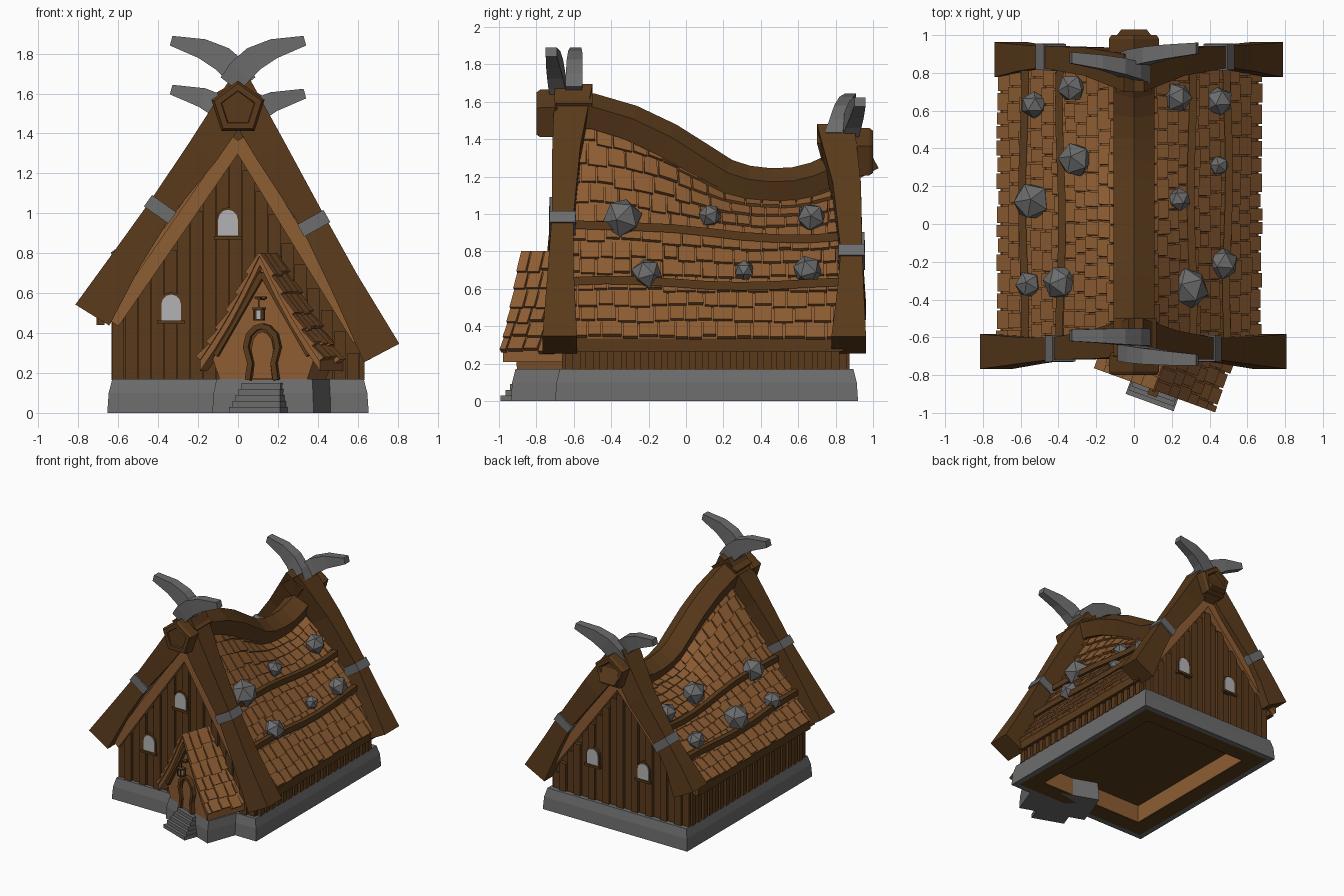
import bpy, bmesh, math, random
from mathutils import Vector as V, Matrix

if "Cube" in bpy.data.objects:
    bpy.data.objects.remove(bpy.data.objects["Cube"])

random.seed(4)

def material(name, r, g, b):
    m = bpy.data.materials.new(name)
    m.diffuse_color = (r, g, b, 1)
    m.use_nodes = True
    m.node_tree.nodes["Principled BSDF"].inputs["Base Color"].default_value = m.diffuse_color
    return m

DARK = material("dark_wood", .10, .042, .011)
LIGHT = material("light_wood", .27, .11, .033)
STONE = material("stone", .15, .15, .15)
PANE = material("pane", .45, .45, .46)

# ---- helpers: everything is a set of lofts between equal rings of points
def build(name, lofts, mat, cyc=False, M=Matrix()):
    verts, faces = [], []
    for rings in lofts:
        b, n, k = len(verts), len(rings[0]), len(rings)
        for r in rings:
            verts += [tuple(M @ V(p)) for p in r]
        for i in range(k if cyc else k - 1):
            a, c = b + i * n, b + (i + 1) % k * n
            faces += [(a + j, a + (j + 1) % n, c + (j + 1) % n, c + j) for j in range(n)]
        if not cyc:
            faces += [tuple(range(b, b + n)), tuple(range(b + (k - 1) * n, b + k * n))]
    me = bpy.data.meshes.new(name)
    me.from_pydata(verts, [], faces)
    bm = bmesh.new()
    bm.from_mesh(me)
    bmesh.ops.recalc_face_normals(bm, faces=bm.faces)
    bm.to_mesh(me)
    bm.free()
    me.materials.append(mat)
    ob = bpy.data.objects.new(name, me)
    bpy.context.collection.objects.link(ob)
    return ob

def rect(x0, x1, y0, y1, z):
    return [(x0, y0, z), (x1, y0, z), (x1, y1, z), (x0, y1, z)]

def box(x0, x1, y0, y1, z0, z1):
    return [rect(x0, x1, y0, y1, z0), rect(x0, x1, y0, y1, z1)]

def prism(pts, y0, y1):
    return [[(x, y, z) for x, z in pts] for y in (y0, y1)]

SQUARE = [(-.5, -.5), (.5, -.5), (.5, .5), (-.5, .5)]
PENTAGON = [(math.sin(i * math.tau / 5), math.cos(i * math.tau / 5)) for i in range(5)]

def sweep(pts, sizes, side, shape=SQUARE):
    pts, side, rings = [V(p) for p in pts], V(side), []
    for i, (p, (w, d)) in enumerate(zip(pts, sizes)):
        t = (pts[min(i + 1, len(pts) - 1)] - pts[max(i - 1, 0)]).normalized()
        up = side.cross(t)
        rings.append([p + side * a * d + up * b * w for a, b in shape])
    return rings

def arch(cx, z0, w, h):
    top = [(cx + w / 2 * math.cos(a), z0 + h - w / 2 + w / 2 * math.sin(a))
           for a in [math.pi * i / 6 for i in range(7)]]
    return [(cx - w / 2, z0), (cx + w / 2, z0)] + top

def shingles(P, v0, v1, rows, width, lift):
    out = []
    for r in range(rows):
        v = v0 - random.uniform(0, width * .5)
        while v < v1 - .02:
            a, b = max(v, v0), min(v + width * random.uniform(.75, 1.2), v1)
            v = b
            u0, u1 = r / rows, min((r + 1.1 + random.uniform(-.15, .1)) / rows, 1.03)
            n = (P(u1, a) - P(u0, a)).cross(P(u0, b) - P(u0, a)).normalized()
            n = n if n.z > 0 else -n
            c = [P(u0, a), P(u0, b - .009), P(u1, b - .009), P(u1, a)]
            hi = (.2 * lift, .2 * lift, lift, lift)
            out.append([[p - n * .006 for p in c], [p + n * h for p, h in zip(c, hi)]])
    return out

# ---- main roof: nearly flat slopes that only bend near the sagging ridge
RIDGE = [(-.79, 1.53), (-.5, 1.54), (-.3, 1.48), (-.1, 1.385), (.05, 1.29), (.2, 1.195), (.32, 1.155),
         (.45, 1.14), (.58, 1.145), (.7, 1.175), (.82, 1.23), (.99, 1.32)]
EAVE = {1: (.65, .345), -1: (.70, .52)}

def ridge_z(y):
    for (a, za), (b, zb) in zip(RIDGE, RIDGE[1:]):
        if y <= b:
            return za + (zb - za) * (y - a) / (b - a)
    return RIDGE[-1][1]

def roof(s, u, y):
    X, ze = EAVE[s]
    k = max(0, 1 - u)
    return V((s * X * u, y, ze + (1.33 - ze) * (1 - u) + (ridge_z(y) - 1.36) * k ** 2.7))

def roof_z(x, y):
    s = 1 if x >= 0 else -1
    return roof(s, abs(x) / EAVE[s][0], y).z

rings = []
for i in range(15):
    y = -.67 + 1.55 * i / 14
    top = [roof(1, u / 5, y) for u in range(5, 0, -1)] + [roof(-1, u / 5, y) for u in range(6)]
    rings.append(top + [p - V((0, 0, .07)) for p in reversed(top)])
build("roof_slab", [rings], LIGHT)
for s, side in ((1, "right"), (-1, "left")):
    P = lambda u, v, s=s: roof(s, u, v)
    build(side + "_roof_tiles", shingles(P, -.62, .87, 12, .095, .024), LIGHT)
    # long battens lying on the tiles, and the eave board below them
    rails = []
    for u in ((.435, .725) if s > 0 else (.52, .80)):
        pts = [roof(s, u + .012 * math.sin(5 * y + u * 9), y) + V((s * .025, 0, .015))
               for y in [-.62 + 1.46 * i / 8 for i in range(9)]]
        rails.append(sweep(pts, [(.04, .045)] * 9, (0, 0, 1)))
    build(side + "_roof_battens", rails, DARK)
    X, ze = EAVE[s]
    build(side + "_eave_board", [box(s * (X - .03), s * (X + .008), -.6, .84, ze - .08, ze - .012)], DARK)

# boulders resting on the battens: x, y, radius
ROCKS = [(.29, -.34, .11), (.24, .13, .063), (.23, .67, .08), (.47, -.21, .085), (.45, .31, .055), (.45, .65, .08),
         (-.33, .72, .078), (-.53, .63, .073), (-.31, .34, .095), (-.54, .12, .105), (-.56, -.32, .073),
         (-.39, -.31, .095)]
for i, (x, y, r) in enumerate(ROCKS):
    bpy.ops.mesh.primitive_ico_sphere_add(subdivisions=1, radius=r, location=(x, y, roof_z(x, y) + .06),
                                          rotation=[random.uniform(0, 3) for _ in range(3)])
    bpy.context.object.name = f"roof_rock_{i + 1}"
    bpy.context.object.data.materials.append(STONE)

# ridge beam with recessed pentagon ends
build("ridge_beam", [sweep([(0, y, z) for y, z in RIDGE], [(.105, .115)] * len(RIDGE), (-1, 0, 0),
                           [(a, -b) for a, b in PENTAGON])], DARK)
def pent(r, y, z):
    return [(a * r, y, z + b * r) for a, b in PENTAGON]
for name, y, d, z in (("front", -.8, 1, 1.525), ("back", 1.0, -1, 1.32)):
    build(name + "_ridge_cap", [[pent(.12, y + d * .12, z), pent(.14, y + d * .1, z), pent(.14, y + d * .02, z),
          pent(.125, y, z), pent(.09, y, z), pent(.08, y + d * .025, z)]], DARK)

# ---- crossed gable beams, metal bands and horns
BEAMS = {"front_left": [(.045, 1.64), (-.175, 1.31), (-.39, 1.02), (-.55, .78), (-.73, .49)],
         "front_right": [(-.03, 1.65), (.16, 1.32), (.38, .95), (.53, .66), (.72, .30)],
         "back_left": [(.02, 1.43), (-.2, 1.12), (-.44, .83), (-.55, .67), (-.65, .48)],
         "back_right": [(-.02, 1.43), (.2, 1.12), (.45, .77), (.56, .57), (.70, .30)]}
for name, path in BEAMS.items():
    ys = (-.6, -.64, -.66, -.67, -.675) if "front" in name else (.8, .86, .885, .88, .87)
    pts = [V((x, y, z)) for (x, z), y in zip(path, ys)]
    size = [(.18, .20), (.165, .15), (.13, .115), (.15, .14), (.2, .185)]
    build(name + "_gable_beam", [sweep(pts, size, (0, 1, 0))], DARK)
    t = (pts[3] - pts[1]).normalized() * .035
    build(name + "_band", [sweep([pts[2] - t, pts[2] + t], [(.15, .14)] * 2, (0, 1, 0))], STONE)

# light boards under the beams
for name, y, apex, xl, zl, xr, zr in (("front", -.665, 1.365, -.63, .455, .61, .37),
                                      ("back", .865, 1.2, -.63, .475, .61, .37)):
    build(name + "_gable_trim", [sweep([(0, y, apex), (x, y, z)], [(.075, .06)] * 2, (0, 1, 0))
                                 for x, z in ((xl, zl), (xr, zr))], LIGHT)

HORN = [(-.04, 1.645), (.01, 1.71), (.08, 1.775), (.18, 1.825), (.335, 1.865)]
for name, s, y0, y1, dz in (("front_left", -1, -.6, -.59, 0), ("front_right", 1, -.68, -.72, 0),
                            ("back_left", -1, .79, .88, -.245), ("back_right", 1, .86, .93, -.265)):
    pts = [(s * x, y0 + (y1 - y0) * i / 4, z + dz) for i, (x, z) in enumerate(HORN)]
    build(name + "_horn", [sweep(pts, [(.12, .09), (.13, .09), (.125, .085), (.1, .075), (.05, .06)], (0, 1, 0))], STONE)

# ---- stone base, floor and plank walls
build("stone_base", [[rect(-.655, .655, -.70, .92, 0), rect(-.648, .648, -.693, .913, .1),
      rect(-.63, .63, -.675, .895, .17), rect(-.57, .57, -.62, .84, .17), rect(-.61, .61, -.655, .875, 0)]], STONE, True)
build("floor_frame", [[rect(-.61, .61, -.655, .875, 0), rect(-.58, .58, -.63, .85, .15),
      rect(-.48, .48, -.52, .74, .15), rect(-.48, .48, -.52, .74, 0)]], DARK, True)
build("floor", [box(-.57, .57, -.62, .84, .15, .165)], DARK)
build("floor_lining", [[rect(-.48, .48, -.52, .74, .004), rect(-.48, .48, -.52, .74, .15),
      rect(-.475, .475, -.515, .735, .15), rect(-.475, .475, -.515, .735, .004)]], LIGHT, True)
for name, y, d in (("front", -.63, -1), ("back", .84, 1)):
    xs = [.61 - 1.22 * i / 12 for i in range(13)]
    prof = [(-.61, .16), (.61, .16)] + [(x, roof_z(x, y) - .04) for x in xs]
    build(name + "_gable_wall", [prism(prof, y, y - d * .04)], DARK)
    planks = []
    for i in range(19):
        x0 = -.63 + i * .0653
        x1, dep = x0 + .06, d * (.034 if i % 2 else .018)
        top = min(roof_z(x0, y), roof_z(x1, y)) - random.uniform(.07, .12)
        planks.append(box(x0, x1, y, y + dep, .165, top))
    build(name + "_gable_planks", planks, DARK)
for s, side in ((1, "right"), (-1, "left")):
    h = roof_z(s * .6, .3) - .06
    build(side + "_wall", [box(s * .575, s * .602, -.63, .84, .16, h)], DARK)
    build(side + "_wall_posts", [box(s * .6, s * .635, -.61 + i * .073, -.565 + i * .073, .165, h - .02)
                                 for i in range(20)], DARK)

# arched windows
for i, (x, z, y, d) in enumerate([(-.05, .885, -.63, -1), (-.335, .46, -.63, -1), (.23, .46, .84, 1), (-.23, .46, .84, 1)]):
    build(f"window_frame_{i + 1}", [prism(arch(x, z, .12, .145), y, y + d * .038),
          box(x - .07, x + .07, y, y + d * .055, z - .015, z + .002)], DARK)
    build(f"window_pane_{i + 1}", [prism(arch(x, z + .003, .098, .13), y, y + d * .044)], PANE)

# ---- turned entrance porch, in its own frame
M = Matrix.Translation((.11, -.87, 0)) @ Matrix.Rotation(math.radians(-20), 4, 'Z')
def porch_roof(s, u, v):
    return V((s * .32 * u, v, .80 - .53 * u - .03 * math.sin(math.pi * min(u, 1))))
rings = []
for y in (.0, .34):
    top = [porch_roof(1, u / 4, y) for u in range(4, 0, -1)] + [porch_roof(-1, u / 4, y) for u in range(5)]
    rings.append(top + [p - V((0, 0, .06)) for p in reversed(top)])
build("porch_roof", [rings], LIGHT, M=M)
for s, side in ((1, "right"), (-1, "left")):
    P = lambda u, v, s=s: porch_roof(s, u, v)
    build(side + "_porch_tiles", shingles(P, -.01, .31, 6, .08, .024), LIGHT, M=M)
build("porch_wall", [prism([(-.23, .16), (.23, .16), (.27, .27), (0, .74), (-.27, .27)], .05, .33)], LIGHT, M=M)
build("porch_trim", [sweep([(s * .25, .04, .29), (0, .04, .70)], [(.03, .03)] * 2, (0, 1, 0)) for s in (1, -1)],
      DARK, M=M)
build("porch_base", [[rect(-.265, .275, .03, .36, 0), rect(-.26, .27, .035, .36, .1),
                      rect(-.25, .26, .05, .36, .17)]], STONE, M=M)
build("porch_steps", [box(-.135 + .008 * i, .135 - .008 * i, -.08 + .024 * i, .08, .03 * i, .03 * i + .03)
                      for i in range(5)], STONE, M=M)

# door with horseshoe surround
half = [(.075, .165), (.062, .25), (.085, .33), (.07, .39), (.035, .425)]
path = half + [(0, .435)] + [(-x, z) for x, z in reversed(half)]
build("door_surround", [sweep([(x, .04, z) for x, z in path], [(.028, .04)] * 11, (0, 1, 0))], DARK, M=M)
build("door", [prism(path, .042, .06)], DARK, M=M)
build("door_panel", [prism([(x * .7, .17 + (z - .165) * .88) for x, z in path], .034, .06)], LIGHT, M=M)

# hanging lantern
build("lantern_frame", [box(-.008, .008, -.02, .06, .565, .58), box(-.03, .03, .0, .02, .57, .583),
      box(-.003, .003, -.018, -.012, .53, .57), box(-.027, .027, -.042, .012, .518, .528),
      box(-.024, .024, -.039, .009, .462, .47)]
      + [box(x - .004, x + .004, y - .004, y + .004, .465, .525) for x in (-.02, .02) for y in (-.035, .005)], DARK, M=M)
build("lantern_glass", [box(-.012, .012, -.027, -.003, .47, .515)], PANE, M=M)
